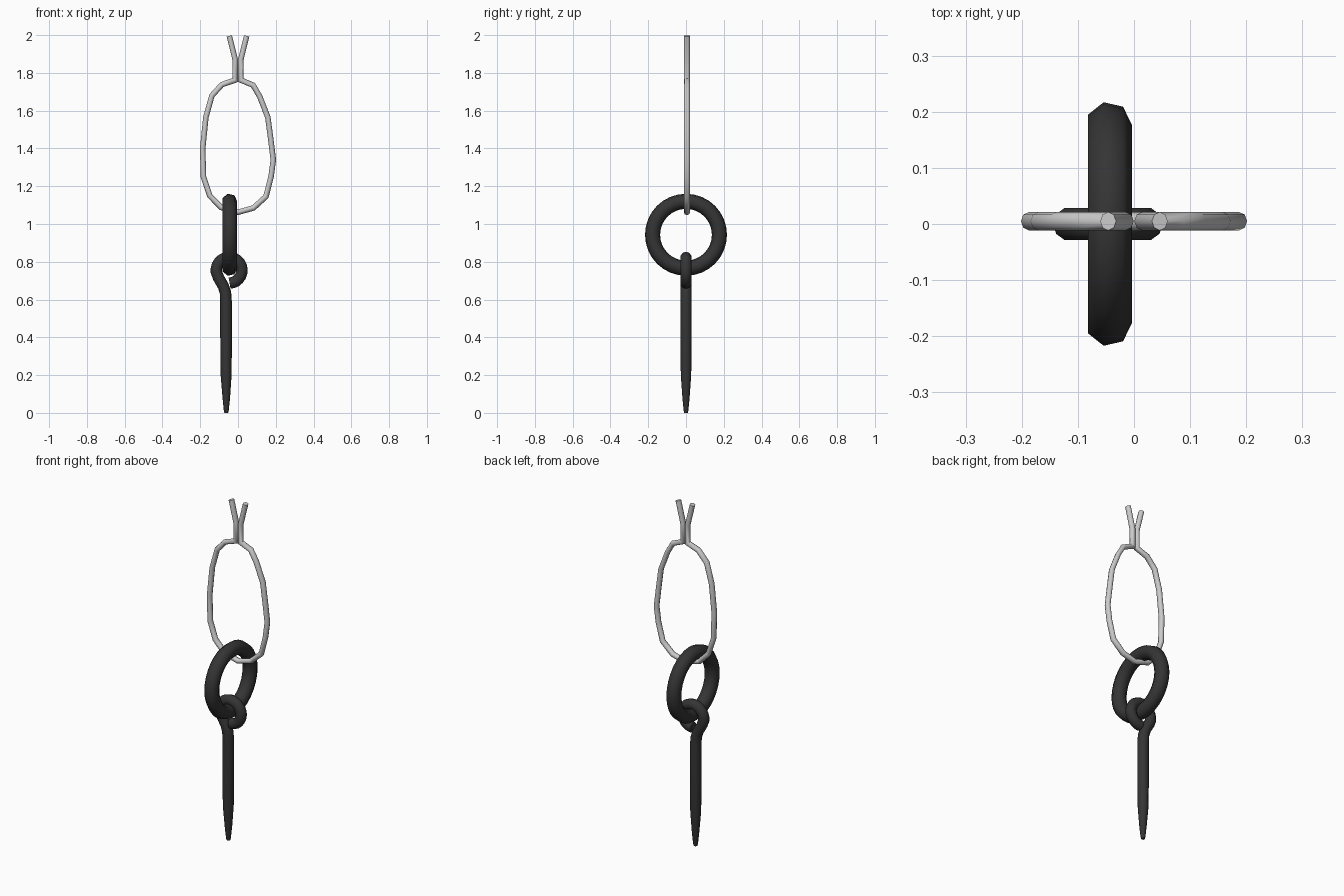
import bpy, bmesh
from math import sin, cos, pi, radians
from mathutils import Vector

if "Cube" in bpy.data.objects:
    bpy.data.objects.remove(bpy.data.objects["Cube"])

dark = bpy.data.materials.new("dark_iron")
dark.diffuse_color = (0.035, 0.035, 0.035, 1)
dark.use_nodes = True
dark.node_tree.nodes["Principled BSDF"].inputs["Base Color"].default_value = dark.diffuse_color


def make_object(name, rings, closed=False, mat=None, angle=60):
    """Skin a list of equal-sized vertex rings into a tube."""
    bm = bmesh.new()
    vs = [[bm.verts.new(p) for p in r] for r in rings]
    n, m = len(vs), len(vs[0])
    for i in range(n if closed else n - 1):
        a, b = vs[i], vs[(i + 1) % n]
        for j in range(m):
            k = (j + 1) % m
            bm.faces.new((a[j], a[k], b[k], b[j]))
    if not closed:
        bm.faces.new(vs[0])
        bm.faces.new(vs[-1])
    bmesh.ops.recalc_face_normals(bm, faces=bm.faces)
    me = bpy.data.meshes.new(name)
    bm.to_mesh(me)
    bm.free()
    ob = bpy.data.objects.new(name, me)
    bpy.context.collection.objects.link(ob)
    if mat:
        me.materials.append(mat)
    bpy.ops.object.select_all(action='DESELECT')
    ob.select_set(True)
    bpy.context.view_layer.objects.active = ob
    bpy.ops.object.shade_smooth_by_angle(angle=radians(angle))
    return ob


def sweep(path, sides, y=0.0, depth=None, turn=0.0):
    """Rings along a path of (x, z, radius) lying in the xz plane, mitred at bends."""
    pts = [Vector((p[0], p[1])) for p in path]
    rings = []
    for i, c in enumerate(pts):
        d0 = (c - pts[max(i - 1, 0)]).normalized()
        d1 = (pts[min(i + 1, len(pts) - 1)] - c).normalized()
        t = (d0 + d1).normalized()
        nrm = Vector((-t.y, t.x))
        mitre = 1 / max(t.dot(d1 if d1.length else d0), 0.7)
        r = path[i][2]
        ring = []
        for j in range(sides):
            a = 2 * pi * (j + turn) / sides
            q = c + nrm * (r * mitre * cos(a))
            ring.append((q.x, y + (depth or r) * sin(a), q.y))
        rings.append(ring)
    return rings


# Thin wire: prong, twisted stem, irregular loop, second stem and prong
wire = [(-.046, 1.996), (-.015, 1.87), (-.015, 1.762), (-.085, 1.738), (-.138, 1.68),
        (-.17, 1.565), (-.187, 1.40), (-.183, 1.25), (-.15, 1.15), (-.09, 1.088),
        (0, 1.062), (.082, 1.085), (.148, 1.145), (.175, 1.25), (.187, 1.34),
        (.172, 1.46), (.158, 1.565), (.115, 1.675), (.08, 1.735), (.015, 1.762),
        (.015, 1.87), (.046, 1.996)]
make_object("wire_loop", sweep([(x, z, .0145) for x, z in wire], 8, y=.005, depth=.0165))

# Heavy ring, standing in the yz plane
ring = []
for i in range(32):
    a = 2 * pi * i / 32
    sec = []
    for j in range(7):
        b = 2 * pi * j / 7
        rad = .177 + .041 * sin(b)
        sec.append((-.045 + .041 * cos(b), rad * cos(a), .943 + rad * sin(a)))
    ring.append(sec)
make_object("iron_ring", ring, closed=True, mat=dark, angle=70)

# Spike with a curled eye at its top
spike = []
for i in range(19):
    a = radians(-88 + 276 * i / 18)
    spike.append((-.047 + .068 * cos(a), .755 + .068 * sin(a), .030))
spike += [(-.103, .715, .030), (-.077, .670, .030), (-.066, .635, .030), (-.063, .58, .031),
          (-.063, .40, .031), (-.063, .20, .029), (-.062, .08, .020), (-.062, .012, .013),
          (-.062, 0, .010)]
make_object("eye_spike", sweep(spike, 10), mat=dark, angle=60)
